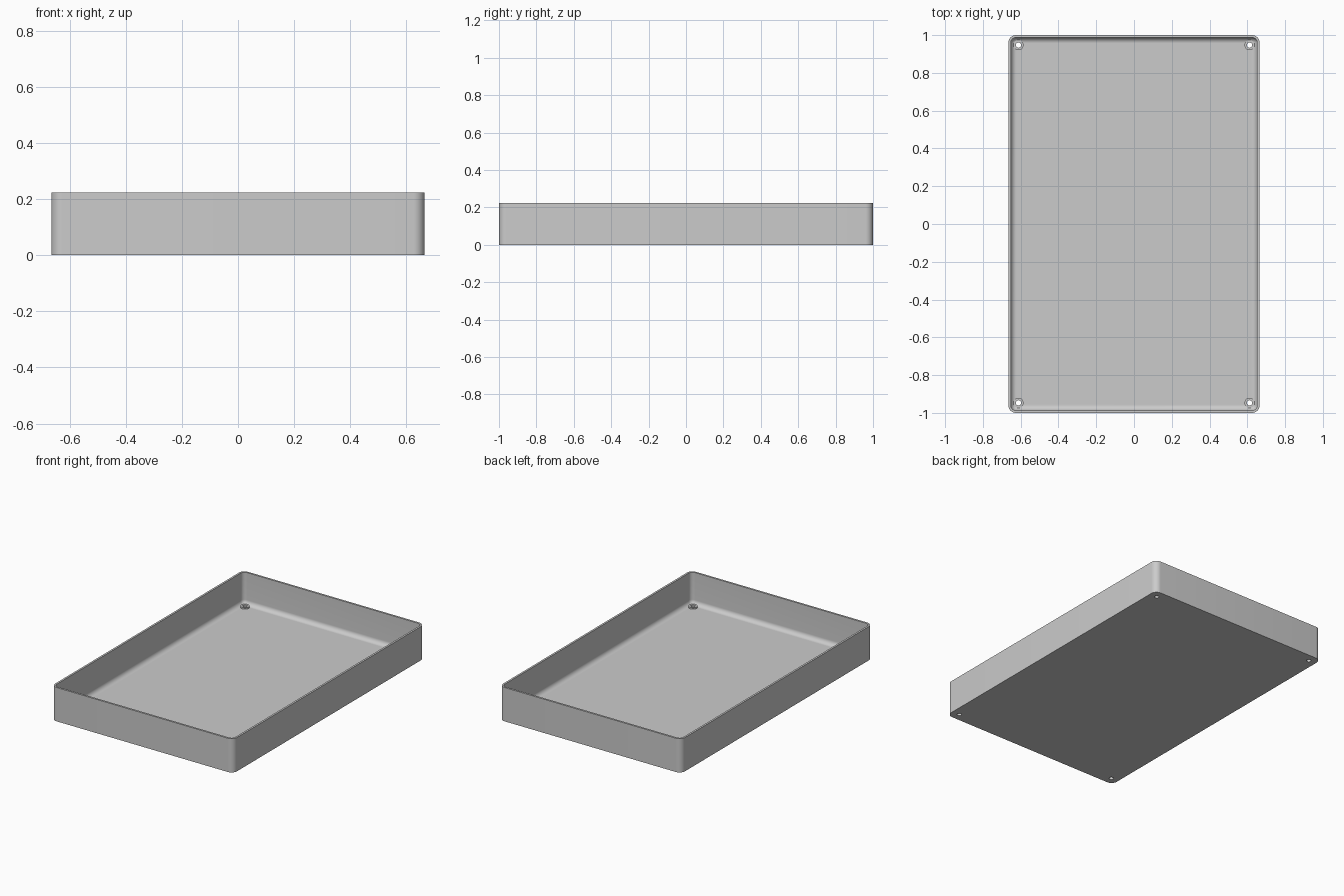
import bpy, bmesh, math

cube = bpy.data.objects.get("Cube")
if cube:
    bpy.data.objects.remove(cube, do_unlink=True)

HALF_X, HALF_Y, HEIGHT = 0.665, 1.0, 0.223
CORNER, WALL, FLOOR, FILLET = 0.04, 0.013, 0.013, 0.03
HOLE_X, HOLE_Y, HOLE_R, BOSS_R, BOSS_TOP = 0.612, 0.947, 0.014, 0.027, 0.022
SEGMENTS = 10

grey = bpy.data.materials.new("light grey plastic")
grey.use_nodes = True
grey.diffuse_color = (0.6, 0.6, 0.6, 1)
grey.node_tree.nodes["Principled BSDF"].inputs["Base Color"].default_value = (0.6, 0.6, 0.6, 1)


def finish(name, bm):
    """Turn a bmesh into a grey object with sharp edges kept."""
    bmesh.ops.recalc_face_normals(bm, faces=bm.faces)
    mesh = bpy.data.meshes.new(name)
    bm.to_mesh(mesh)
    bm.free()
    obj = bpy.data.objects.new(name, mesh)
    bpy.context.collection.objects.link(obj)
    mesh.materials.append(grey)
    return obj


def smooth(obj):
    bpy.ops.object.select_all(action="DESELECT")
    bpy.context.view_layer.objects.active = obj
    obj.select_set(True)
    bpy.ops.object.shade_smooth_by_angle(angle=math.radians(35))


def rounded_ring(bm, inset, z):
    """Rounded rectangle of vertices, inset from the outer wall."""
    radius = max(CORNER - inset, 0.004)
    cx, cy = HALF_X - inset - radius, HALF_Y - inset - radius
    verts = []
    for quarter, (sx, sy) in enumerate([(1, 1), (-1, 1), (-1, -1), (1, -1)]):
        for i in range(SEGMENTS + 1):
            a = (quarter + i / SEGMENTS) * math.pi / 2
            verts.append(bm.verts.new((sx * cx + radius * math.cos(a),
                                       sy * cy + radius * math.sin(a), z)))
    return verts


def bridge(bm, a, b):
    for i in range(len(a)):
        j = (i + 1) % len(a)
        bm.faces.new((a[i], a[j], b[j], b[i]))


# Tray: outer wall, rim, inner wall and filleted floor
profile = [(0, 0), (0, HEIGHT), (WALL, HEIGHT)]
for i in range(SEGMENTS + 1):
    t = i / SEGMENTS * math.pi / 2
    profile.append((WALL + FILLET * (1 - math.cos(t)), FLOOR + FILLET * (1 - math.sin(t))))
bm = bmesh.new()
rings = [rounded_ring(bm, inset, z) for inset, z in profile]
for a, b in zip(rings, rings[1:]):
    bridge(bm, a, b)
bm.faces.new(rings[0])
bm.faces.new(rings[-1])
tray = finish("tray", bm)

# Screw hole cutter
corners = [(sx * HOLE_X, sy * HOLE_Y) for sx in (-1, 1) for sy in (-1, 1)]
bm = bmesh.new()
for x, y in corners:
    made = bmesh.ops.create_cone(bm, cap_ends=True, segments=32, radius1=HOLE_R,
                                 radius2=HOLE_R, depth=0.2)
    bmesh.ops.translate(bm, verts=made["verts"], vec=(x, y, 0))
cutter = finish("hole_cutter", bm)
cutter.hide_render = True

# Cut the holes, then drop the cutter
cut = tray.modifiers.new("holes", "BOOLEAN")
cut.operation, cut.solver, cut.object = "DIFFERENCE", "EXACT", cutter
bpy.context.view_layer.objects.active = tray
bpy.ops.object.modifier_apply(modifier=cut.name)
bpy.data.objects.remove(cutter, do_unlink=True)
smooth(tray)

# Raised ring around each screw hole
for n, (x, y) in enumerate(corners):
    bm = bmesh.new()
    loops = []
    for r, z in [(HOLE_R, FLOOR - 0.005), (HOLE_R, BOSS_TOP), (BOSS_R, BOSS_TOP), (BOSS_R, FLOOR - 0.005)]:
        loops.append([bm.verts.new((x + r * math.cos(k * math.tau / 32),
                                    y + r * math.sin(k * math.tau / 32), z)) for k in range(32)])
    for a, b in zip(loops, loops[1:] + loops[:1]):
        bridge(bm, a, b)
    smooth(finish(f"screw_boss_{n + 1}", bm))
